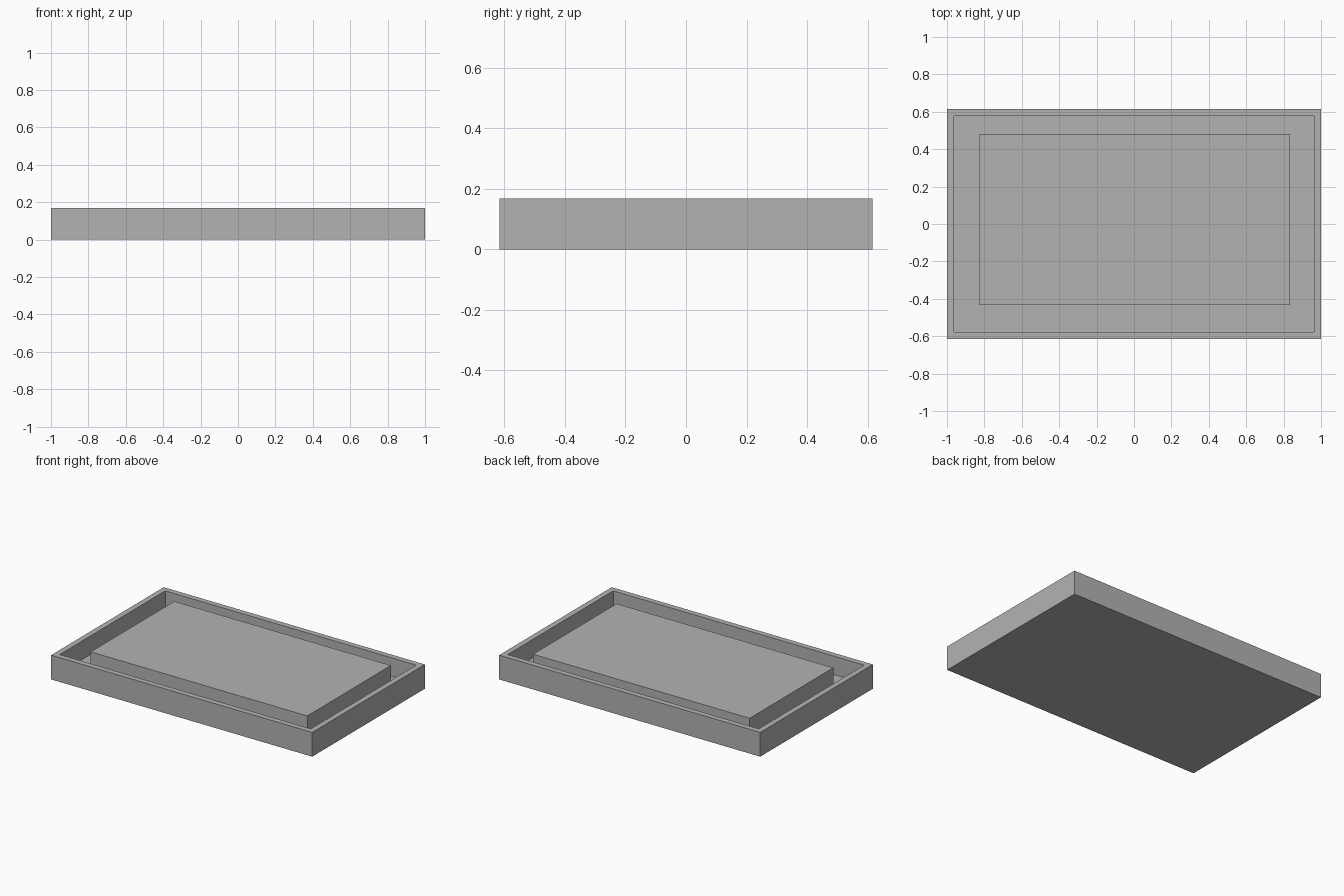
import bpy
import bmesh
from mathutils import Vector

default = bpy.data.objects.get("Cube")
if default:
    bpy.data.objects.remove(default, do_unlink=True)

HEIGHT = 0.168
FLOOR = 0.04
WALL = 0.055

grey = bpy.data.materials.new("plain grey")
grey.use_nodes = True
colour = (0.45, 0.45, 0.45, 1)
grey.diffuse_color = colour
grey.node_tree.nodes["Principled BSDF"].inputs["Base Color"].default_value = colour


def box(bm, low, high):
    """Add a box spanning two opposite corners."""
    low, high = Vector(low), Vector(high)
    verts = bmesh.ops.create_cube(bm, size=1)["verts"]
    bmesh.ops.scale(bm, vec=high - low, verts=verts)
    bmesh.ops.translate(bm, vec=(low + high) / 2, verts=verts)


def finish(bm, name):
    mesh = bpy.data.meshes.new(name)
    bm.to_mesh(mesh)
    bm.free()
    mesh.materials.append(grey)
    obj = bpy.data.objects.new(name, mesh)
    bpy.context.collection.objects.link(obj)


# Tray: box whose top is inset to a rim, then sunk to the floor
bm = bmesh.new()
box(bm, (-1, -0.616, 0), (1, 0.616, HEIGHT))
bm.normal_update()
top = max(bm.faces, key=lambda f: f.calc_center_median().z)
bmesh.ops.inset_region(bm, faces=[top], thickness=WALL)
walls = bmesh.ops.extrude_discrete_faces(bm, faces=[top])
for vert in walls["faces"][0].verts:
    vert.co.z = FLOOR
bmesh.ops.recalc_face_normals(bm, faces=bm.faces)
finish(bm, "tray")

# Raised slab, slightly off centre, level with the rim
bm = bmesh.new()
box(bm, (-0.825, -0.433, FLOOR), (0.834, 0.482, HEIGHT))
finish(bm, "inner_slab")
